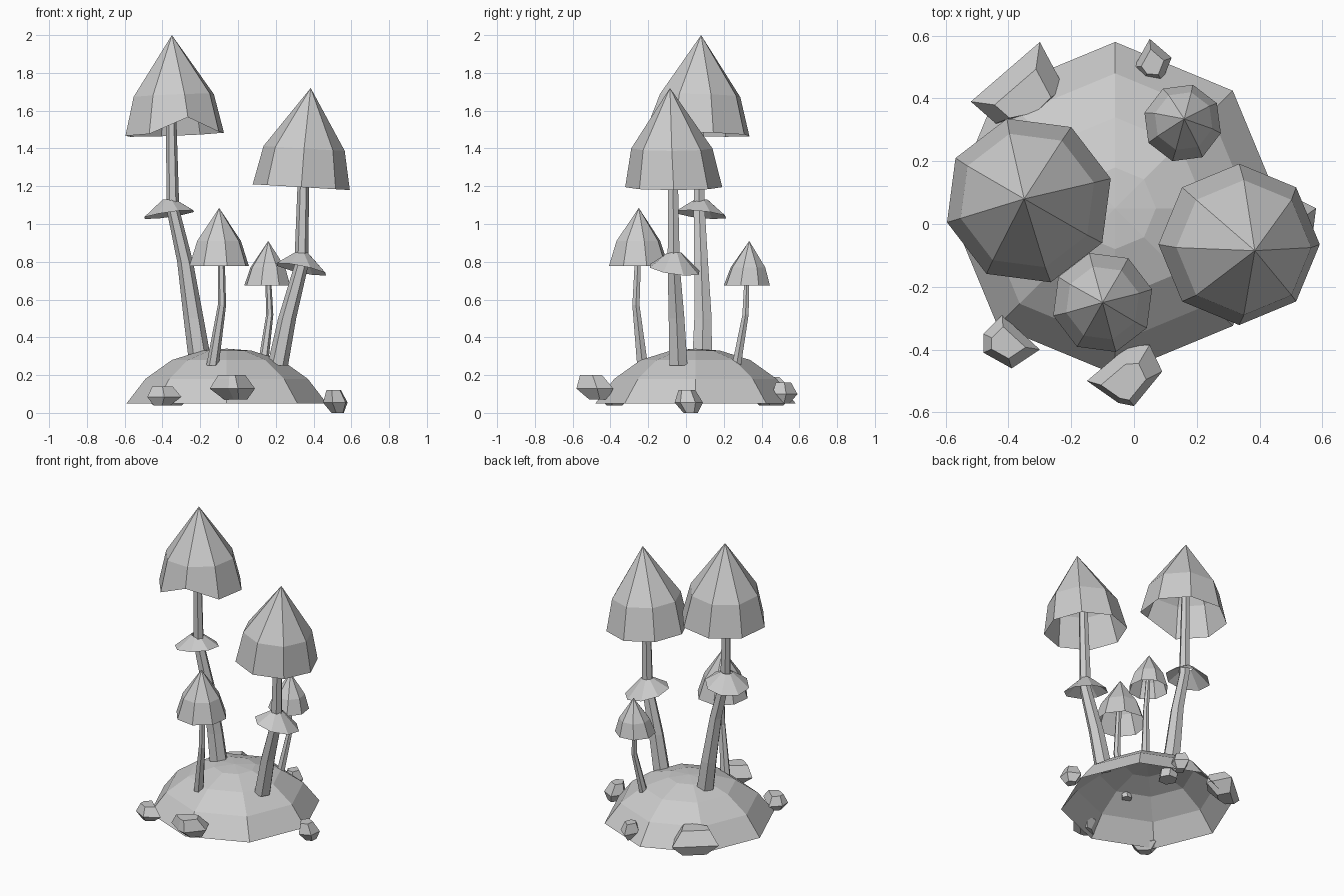
import bpy
import bmesh
from math import cos, sin, radians
from mathutils import Vector

default_cube = bpy.data.objects.get("Cube")
if default_cube:
    bpy.data.objects.remove(default_cube)

GREY = (0.6, 0.6, 0.6, 1.0)
clay = bpy.data.materials.new("light_grey")
clay.use_nodes = True
clay.diffuse_color = GREY
clay.node_tree.nodes["Principled BSDF"].inputs["Base Color"].default_value = GREY


def ring(centre, radius, sides=8, phase=0, tilt=(0, 0)):
    """Horizontal polygon whose height may lean along x and y."""
    points = []
    for i in range(sides):
        angle = radians(phase + 360 * i / sides)
        dx, dy = radius * cos(angle), radius * sin(angle)
        points.append(Vector(centre) + Vector((dx, dy, dx * tilt[0] + dy * tilt[1])))
    return points


def loft(name, rings, closed=False):
    """Join rings from bottom to top into one flat shaded surface."""
    bm = bmesh.new()
    rows = [[bm.verts.new(point) for point in points] for points in rings]
    for lower, upper in zip(rows, rows[1:]):
        for i in range(len(lower)):
            j = (i + 1) % len(lower)
            bm.faces.new((lower[i], lower[j], upper[j], upper[i]))
    if closed:
        bm.faces.new(list(reversed(rows[0])))
        bm.faces.new(rows[-1])
    bmesh.ops.remove_doubles(bm, verts=bm.verts[:], dist=0.0001)
    mesh = bpy.data.meshes.new(name)
    bm.to_mesh(mesh)
    bm.free()
    mesh.materials.append(clay)
    part = bpy.data.objects.new(name, mesh)
    bpy.context.collection.objects.link(part)
    return part


def cap(name, apex, middle, middle_radius, rim, rim_radius, phase, tilt=(0, 0), notch=None):
    """Hollow pointed cap, with an optional raised rim corner."""
    edge = ring(rim, rim_radius, phase=phase, tilt=tilt)
    if notch is not None:
        edge[notch].z += 0.08
    shoulder = ring(middle, middle_radius, phase=phase, tilt=tilt)
    loft(name, [edge, shoulder, ring(apex, 0, phase=phase)])


def stem(name, path):
    """Bent tapering stalk; each path entry is a centre and a radius."""
    loft(name, [ring(centre, radius, sides=6) for centre, radius in path], closed=True)


def skirt(name, centre, height, radius, tilt):
    """Open flared collar around a stem."""
    top = Vector(centre) + Vector((0, 0, height))
    loft(name, [ring(centre, radius, phase=20, tilt=tilt), ring(top, 0.035, phase=20)])


def rock(name, outline, low, high, shift=(0, 0)):
    """Chipped stone: an outline narrowed towards its top and bottom."""
    middle = sum((Vector(p) for p in outline), Vector((0, 0))) / len(outline)

    def layer(scale, z, slope):
        flat = [middle + (Vector(p) - middle) * scale for p in outline]
        return [Vector((p.x + slope * shift[0], p.y + slope * shift[1], z)) for p in flat]

    level = low + (high - low) * 0.45
    loft(name, [layer(0.5, low, -1), layer(1, level, 0), layer(0.6, high, 1)], closed=True)


# Mound, an open faceted dome
dome = [(0.53, 0.05), (0.43, 0.18), (0.29, 0.28), (0.13, 0.33), (0, 0.34)]
loft("mound", [ring((-0.06, 0.05, z), radius, phase=0) for radius, z in dome])

# Tall left mushroom
stem("tall_stem", [((-0.2, 0.085, 0.27), 0.06), ((-0.235, 0.09, 0.5), 0.053),
                   ((-0.28, 0.08, 0.8), 0.042), ((-0.345, 0.07, 1.08), 0.034),
                   ((-0.355, 0.07, 1.65), 0.026)])
skirt("tall_skirt", (-0.365, 0.08, 1.05), 0.08, 0.14, (0.14, -0.1))
cap("tall_cap", (-0.35, 0.08, 2), (-0.34, 0.075, 1.68), 0.22,
    (-0.335, 0.075, 1.475), 0.27, 15, (0.04, -0.03), notch=6)

# Wide right mushroom
stem("wide_stem", [((0.21, -0.04, 0.25), 0.055), ((0.26, -0.05, 0.5), 0.048),
                   ((0.335, -0.065, 0.78), 0.037), ((0.35, -0.07, 1.38), 0.028)])
skirt("wide_skirt", (0.335, -0.06, 0.76), 0.09, 0.14, (-0.2, -0.14))
cap("wide_cap", (0.385, -0.085, 1.72), (0.35, -0.075, 1.4), 0.215,
    (0.335, -0.065, 1.195), 0.257, 0, (-0.06, 0))

# Small front mushroom
stem("front_stem", [((-0.135, -0.23, 0.25), 0.033), ((-0.085, -0.265, 0.57), 0.022),
                    ((-0.09, -0.25, 0.92), 0.017)])
cap("front_cap", (-0.1, -0.25, 1.085), (-0.1, -0.252, 0.91), 0.12,
    (-0.1, -0.25, 0.778), 0.163, 15)

# Small back mushroom
stem("back_stem", [((0.13, 0.265, 0.24), 0.028), ((0.168, 0.315, 0.52), 0.019),
                   ((0.157, 0.325, 0.78), 0.014)])
cap("back_cap", (0.16, 0.335, 0.91), (0.158, 0.328, 0.77), 0.095,
    (0.155, 0.322, 0.675), 0.126, 30)

# Stones around the mound
rock("front_rock", [(-0.02, -0.39), (-0.15, -0.5), (-0.05, -0.57),
                    (0, -0.58), (0.09, -0.47), (0.05, -0.385)], 0.07, 0.2, (-0.01, -0.02))
rock("front_left_rock", [(-0.42, -0.29), (-0.48, -0.35), (-0.48, -0.41),
                         (-0.39, -0.46), (-0.3, -0.4)], 0.04, 0.14)
rock("right_rock", [(0.5, 0.09), (0.45, 0.02), (0.5, -0.06),
                    (0.57, -0.03), (0.58, 0.05)], 0, 0.12, (-0.01, -0.01))
rock("back_rock", [(0.05, 0.59), (0, 0.5), (0.03, 0.46),
                   (0.09, 0.455), (0.12, 0.53)], 0.05, 0.16)
rock("back_left_rock", [(-0.3, 0.58), (-0.52, 0.39), (-0.44, 0.32),
                        (-0.3, 0.35), (-0.22, 0.43)], 0.04, 0.19, (0.01, -0.02))
